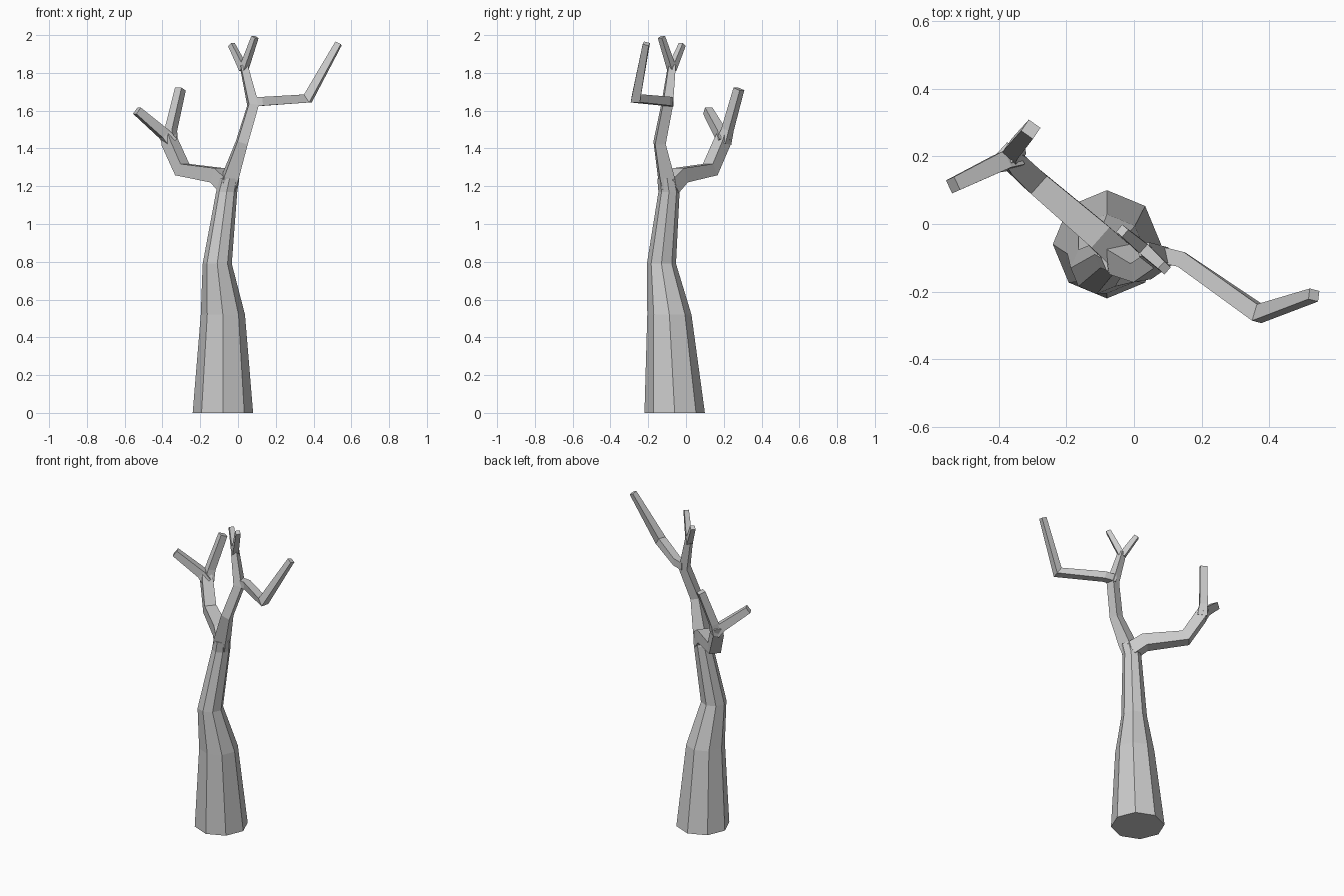
import bpy, bmesh, math
from mathutils import Vector

if "Cube" in bpy.data.objects:
    bpy.data.objects.remove(bpy.data.objects["Cube"])


def limb(name, path, sides, turn=0.5, level=False):
    """Faceted tapering tube through (x, y, z, radius) points."""
    pts = [Vector(p[:3]) for p in path]
    bm = bmesh.new()
    rings = []
    for i, (c, p) in enumerate(zip(pts, path)):
        # Ring plane bisects the incoming and outgoing directions
        a = (c - pts[i - 1]).normalized() if i > 0 else Vector()
        b = (pts[i + 1] - c).normalized() if i < len(pts) - 1 else Vector()
        t = Vector((0, 0, 1)) if level else (a + b).normalized()
        if level:
            u, v = Vector((1, 0, 0)), Vector((0, 1, 0))
        else:
            # Sideways axis comes from the whole limb's heading, so rings never twist
            heading = pts[-1] - pts[0]
            u = Vector((-heading.y, heading.x, 0)).normalized()
            u = (u - t * u.dot(t)).normalized()
            v = t.cross(u)
        ring = []
        for k in range(sides):
            ang = 2 * math.pi * (k + turn) / sides
            ring.append(bm.verts.new(c + p[3] * (math.cos(ang) * u + math.sin(ang) * v)))
        rings.append(ring)
    for r0, r1 in zip(rings, rings[1:]):
        for k in range(sides):
            n = (k + 1) % sides
            bm.faces.new((r0[k], r0[n], r1[n], r1[k]))
    bm.faces.new(rings[0][::-1])
    bm.faces.new(rings[-1])
    bmesh.ops.recalc_face_normals(bm, faces=bm.faces)
    mesh = bpy.data.meshes.new(name)
    bm.to_mesh(mesh)
    bm.free()
    obj = bpy.data.objects.new(name, mesh)
    bpy.context.collection.objects.link(obj)
    return obj


# Eight-sided leaning trunk
limb("trunk", [(-0.08, -0.06, 0, 0.16), (-0.08, -0.088, 0.52, 0.117),
               (-0.11, -0.13, 0.79, 0.077), (-0.06, -0.09, 1.17, 0.056),
               (-0.045, -0.10, 1.24, 0.052)], 8, turn=0, level=True)

# Central leader rising from the fork
limb("leader", [(-0.055, -0.09, 1.18, 0.05), (-0.04, -0.105, 1.25, 0.055),
                (0.02, -0.14, 1.43, 0.04), (0.08, -0.10, 1.63, 0.038),
                (0.03, -0.075, 1.84, 0.026)], 4)

# Twigs at the top of the leader
limb("top_twig_right", [(0.03, -0.075, 1.82, 0.026), (0.09, -0.13, 1.99, 0.02)], 4)
limb("top_twig_left", [(0.03, -0.075, 1.82, 0.026), (-0.035, -0.02, 1.95, 0.02)], 4)

# Right branch with an upturned end
limb("right_branch", [(0.075, -0.09, 1.645, 0.034), (0.14, -0.105, 1.65, 0.033),
                      (0.37, -0.265, 1.665, 0.036), (0.532, -0.21, 1.955, 0.023)], 4)

# Left bough and its two twigs
limb("left_bough", [(-0.05, -0.085, 1.20, 0.06), (-0.11, -0.03, 1.258, 0.057),
                    (-0.295, 0.128, 1.288, 0.05), (-0.36, 0.19, 1.43, 0.047),
                    (-0.375, 0.205, 1.48, 0.038)], 4)
limb("left_twig_upper", [(-0.36, 0.20, 1.43, 0.042), (-0.355, 0.22, 1.50, 0.034),
                         (-0.305, 0.28, 1.715, 0.03)], 4)
limb("left_twig_outer", [(-0.355, 0.195, 1.43, 0.042), (-0.39, 0.185, 1.475, 0.038),
                         (-0.535, 0.115, 1.60, 0.03)], 4)
